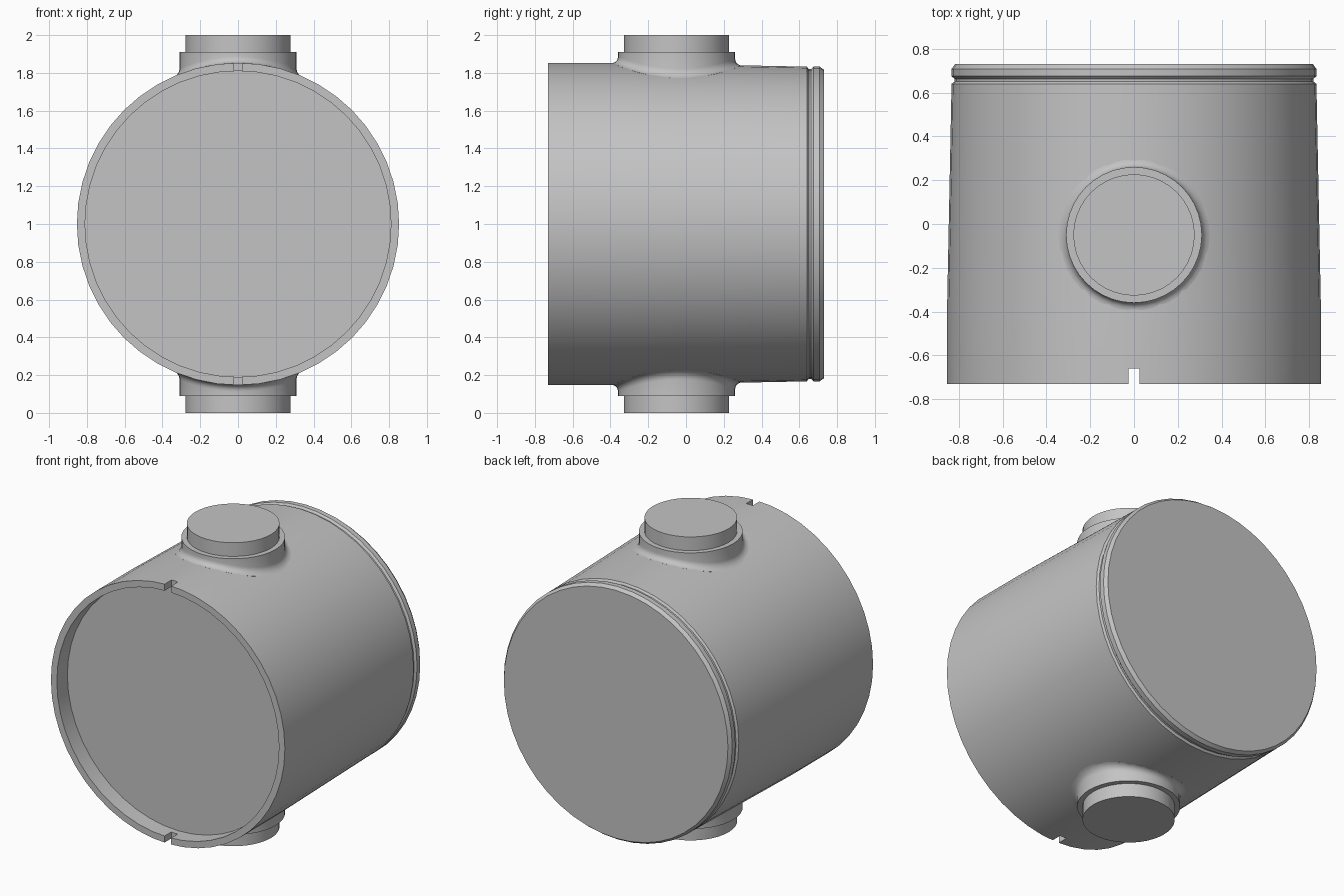
import bpy, bmesh, math
from math import sin, cos, pi, sqrt

if "Cube" in bpy.data.objects:
    bpy.data.objects.remove(bpy.data.objects["Cube"], do_unlink=True)

# Single plain grey material
grey = bpy.data.materials.new("light grey")
grey.use_nodes = True
colour = (0.55, 0.55, 0.55, 1)
grey.diffuse_color = colour
grey.node_tree.nodes["Principled BSDF"].inputs["Base Color"].default_value = colour

BODY_SEGS, PORT_SEGS = 48, 40
PORT_Y = -0.05


def skin(name, rings):
    """Bridge a list of rings and cap both ends."""
    bm = bmesh.new()
    rows = [[bm.verts.new(p) for p in ring] for ring in rings]
    n = len(rows[0])
    for a, b in zip(rows, rows[1:]):
        for i in range(n):
            j = (i + 1) % n
            bm.faces.new((a[i], a[j], b[j], b[i]))
    bm.faces.new(rows[0])
    bm.faces.new(rows[-1])
    bmesh.ops.recalc_face_normals(bm, faces=bm.faces)
    mesh = bpy.data.meshes.new(name)
    bm.to_mesh(mesh)
    bm.free()
    obj = bpy.data.objects.new(name, mesh)
    bpy.context.collection.objects.link(obj)
    mesh.materials.append(grey)
    return obj


def select(obj):
    bpy.ops.object.select_all(action='DESELECT')
    obj.select_set(True)
    bpy.context.view_layer.objects.active = obj


def smooth(obj):
    select(obj)
    bpy.ops.object.shade_smooth_by_angle(angle=math.radians(28))


def body_radius(y):
    """Outer radius: straight at the front, tapering to the back."""
    return 0.853 - 0.020 * max(0, y + 0.36)


# Body: recessed front, tapered wall, groove and chamfered back flange
profile = [(0.81, -0.62), (0.81, -0.73), (0.853, -0.73), (0.853, -0.36),
           (0.833, 0.64), (0.82, 0.65), (0.82, 0.663), (0.833, 0.675),
           (0.833, 0.708), (0.817, 0.73)]
angles = [2 * pi * i / BODY_SEGS for i in range(BODY_SEGS)]
body = skin("body", [[(r * sin(a), y, 1 + r * cos(a)) for a in angles]
                     for r, y in profile])

# Notches cut through the front rim at top and bottom
bpy.ops.mesh.primitive_cube_add(size=1, location=(0, -0.71, 1))
cutter = bpy.context.object
cutter.name = "notch_cutter"
cutter.scale = (0.048, 0.10, 2.2)
cutter.hide_render = True
mod = body.modifiers.new("notches", 'BOOLEAN')
mod.operation = 'DIFFERENCE'
mod.solver = 'EXACT'
mod.object = cutter
select(body)
bpy.ops.object.modifier_apply(modifier=mod.name)
bpy.data.objects.remove(cutter, do_unlink=True)
smooth(body)

# Ports above and below: filleted collar and a narrower plug
COLLAR_R, PLUG_R, FILLET = 0.31, 0.277, 0.035
port_angles = [2 * pi * i / PORT_SEGS for i in range(PORT_SEGS)]


def port_ring(radius, height, side):
    """Circle around the port axis; height may depend on position."""
    ring = []
    for a in port_angles:
        x, y = radius * cos(a), PORT_Y + radius * sin(a)
        h = height(x, y) if callable(height) else height
        ring.append((x, y, 1 + side * h))
    return ring


def saddle(lift):
    """Height of the body surface, raised by lift."""
    return lambda x, y: sqrt(body_radius(y) ** 2 - x * x) + lift


for label, side in (("top", 1), ("bottom", -1)):
    rings = [port_ring(COLLAR_R + FILLET, saddle(-0.03), side)]
    for k in range(6):
        t = k / 5 * pi / 2
        rings.append(port_ring(COLLAR_R + FILLET * (1 - sin(t)),
                               saddle(FILLET * (1 - cos(t)) - 0.001), side))
    rings.append(port_ring(COLLAR_R, 0.91, side))
    smooth(skin(label + "_collar", rings))
    smooth(skin(label + "_plug", [port_ring(PLUG_R, 0.88, side),
                                  port_ring(PLUG_R, 1.0, side)]))
